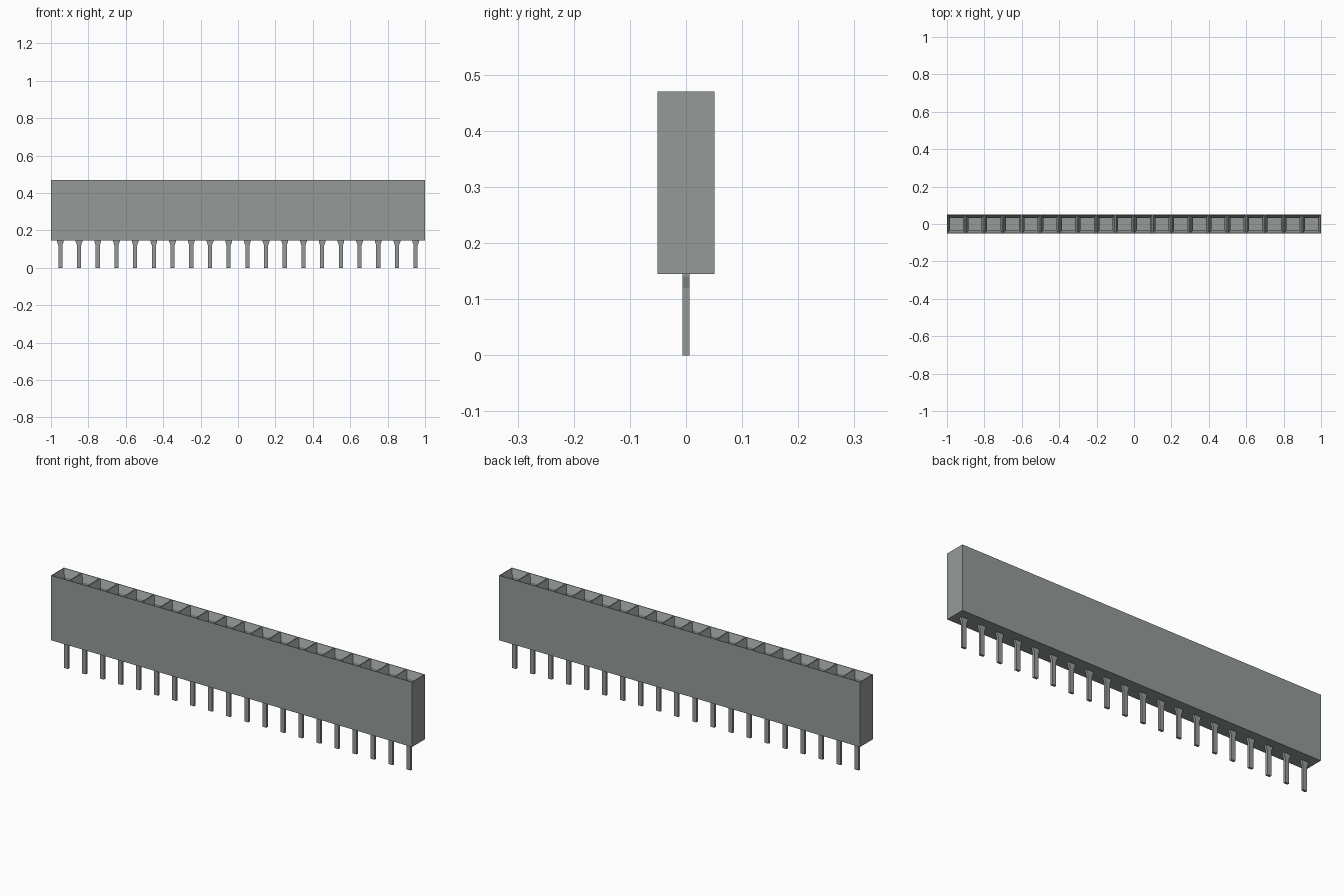
import bpy
import bmesh
from mathutils import Matrix, Vector

if "Cube" in bpy.data.objects:
    bpy.data.objects.remove(bpy.data.objects["Cube"])

COUNT, PITCH = 20, 0.1
HALF_Y, BOTTOM, TOP = 0.051, 0.145, 0.47

grey = bpy.data.materials.new("warm_grey")
grey.use_nodes = True
colour = (0.30, 0.33, 0.315, 1)
grey.diffuse_color = colour
grey.node_tree.nodes["Principled BSDF"].inputs["Base Color"].default_value = colour


def finish(bm, name):
    bmesh.ops.recalc_face_normals(bm, faces=bm.faces[:])
    mesh = bpy.data.meshes.new(name)
    bm.to_mesh(mesh)
    bm.free()
    mesh.materials.append(grey)
    obj = bpy.data.objects.new(name, mesh)
    bpy.context.collection.objects.link(obj)
    return obj


def resize_face(bm, face, size, drop):
    """Extrude a face downwards to a rectangle of the given size."""
    centre = face.calc_center_median()
    new = bmesh.ops.extrude_discrete_faces(bm, faces=[face])["faces"][0]
    for v in new.verts:
        offset = v.co - centre
        v.co.x = centre.x + (size[0] / 2 if offset.x > 0 else -size[0] / 2)
        v.co.y = centre.y + (size[1] / 2 if offset.y > 0 else -size[1] / 2)
        v.co.z -= drop
    return new


# Housing: solid block with one cell per contact
bm = bmesh.new()
bmesh.ops.create_grid(bm, x_segments=COUNT, y_segments=1, size=1,
                      matrix=Matrix.Translation((0, 0, TOP)))
for v in bm.verts:
    v.co.y *= HALF_Y
cells = bm.faces[:]
rim = [e for e in bm.edges if e.is_boundary]
skirt = bmesh.ops.extrude_edge_only(bm, edges=rim)["geom"]
for v in skirt:
    if isinstance(v, bmesh.types.BMVert):
        v.co.z = BOTTOM
base_edges = [e for e in bm.edges if e.is_boundary]
bmesh.ops.contextual_create(bm, geom=base_edges)

# Sockets: thin rim, lead-in funnel, then a deep rectangular shaft
for cell in cells:
    face = resize_face(bm, cell, (0.094, 0.096), 0)
    face = resize_face(bm, face, (0.070, 0.064), 0.035)
    resize_face(bm, face, (0.070, 0.064), 0.20)
finish(bm, "housing")

# Pins: flat blades with a flared shoulder beneath the housing
for i in range(COUNT):
    bm = bmesh.new()
    outline = [(0.011, 0), (0.011, 0.12), (0.018, 0.14), (0.018, 0.16)]
    points = outline + [(-x, z) for x, z in reversed(outline)]
    blade = bm.faces.new([bm.verts.new((x, -0.006, z)) for x, z in points])
    solid = bmesh.ops.extrude_face_region(bm, geom=[blade])["geom"]
    bmesh.ops.translate(bm, vec=Vector((0, 0.012, 0)),
                        verts=[v for v in solid if isinstance(v, bmesh.types.BMVert)])
    pin = finish(bm, f"pin_{i + 1}")
    pin.location.x = (i - (COUNT - 1) / 2) * PITCH
